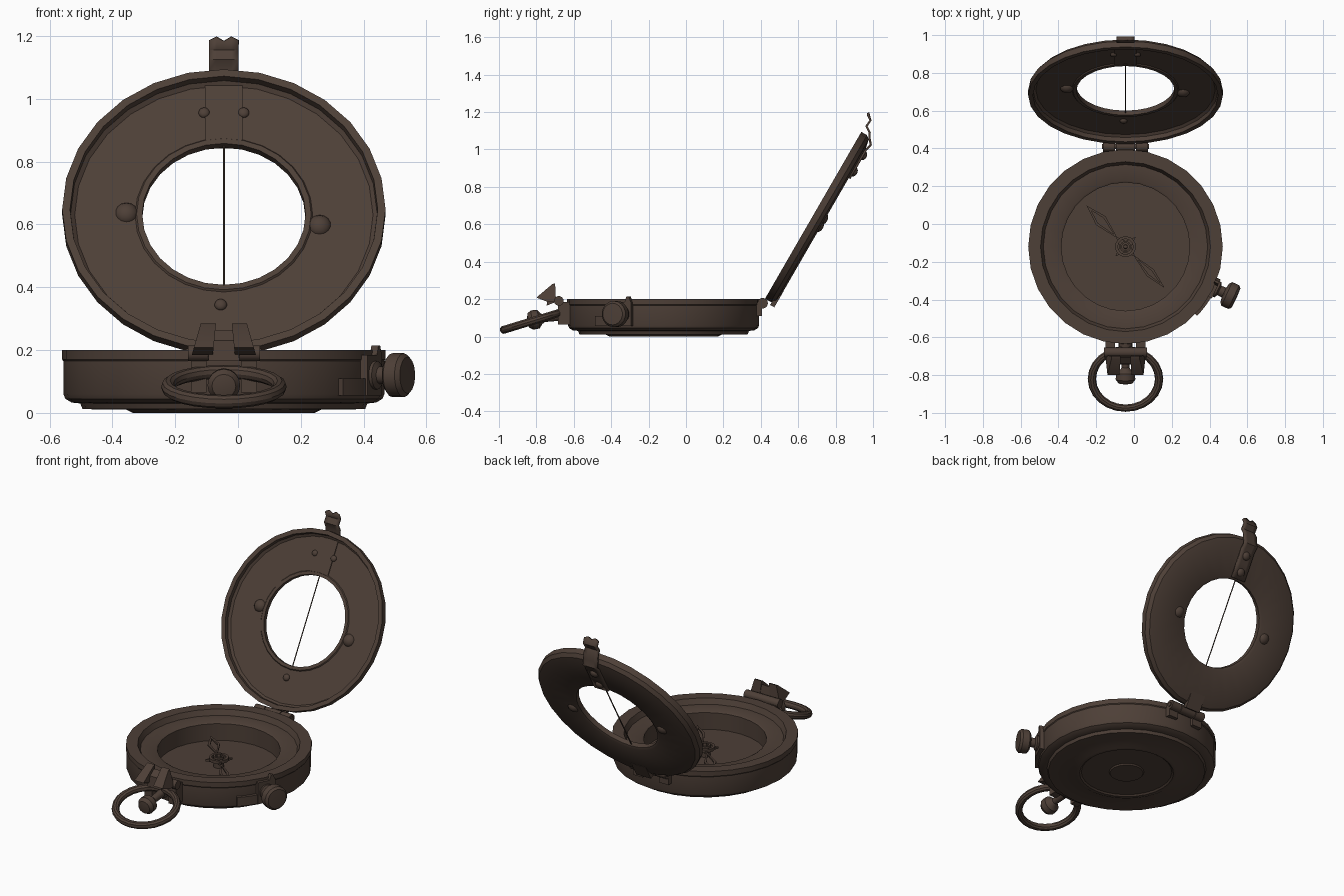
import bpy, bmesh, math
from mathutils import Matrix, Vector

if "Cube" in bpy.data.objects:
    bpy.data.objects.remove(bpy.data.objects["Cube"])

CX, CY = -0.045, -0.12           # centre of the case
SEG = 28
bronze = bpy.data.materials.new("dark_bronze")
bronze.diffuse_color = (0.075, 0.050, 0.038, 1)
bronze.use_nodes = True
bronze.node_tree.nodes["Principled BSDF"].inputs["Base Color"].default_value = bronze.diffuse_color


def finish(name, bm, mat=None):
    bmesh.ops.remove_doubles(bm, verts=bm.verts, dist=1e-5)
    bmesh.ops.recalc_face_normals(bm, faces=bm.faces)
    if mat:
        bm.transform(mat)
    me = bpy.data.meshes.new(name)
    bm.to_mesh(me)
    bm.free()
    me.materials.append(bronze)
    ob = bpy.data.objects.new(name, me)
    bpy.context.collection.objects.link(ob)
    return ob


def lathe(name, prof, mat, segs=SEG, closed=False):
    bm = bmesh.new()
    vs = [bm.verts.new((r, 0, z)) for r, z in prof]
    pairs = list(zip(vs, vs[1:])) + ([(vs[-1], vs[0])] if closed else [])
    es = [bm.edges.new(p) for p in pairs]
    bmesh.ops.spin(bm, geom=vs + es, axis=(0, 0, 1), cent=(0, 0, 0),
                   steps=segs, angle=2 * math.pi)
    return finish(name, bm, mat)


def along(p, d):
    """Matrix at p whose z axis points along d."""
    return Matrix.Translation(p) @ Vector(d).to_track_quat('Z', 'Y').to_matrix().to_4x4()


def rod(name, p, q, r, segs=14):
    d = Vector(q) - Vector(p)
    return lathe(name, [(0, 0), (r, 0), (r, d.length), (0, d.length)], along(p, d), segs)


def box(name, lo, hi, mat=None):
    bm = bmesh.new()
    bmesh.ops.create_cube(bm, size=1)
    for v in bm.verts:
        v.co = [lo[i] + (v.co[i] + 0.5) * (hi[i] - lo[i]) for i in range(3)]
    return finish(name, bm, mat)


def dome(name, p, r, h, mat=None):
    bm = bmesh.new()
    m = (mat or Matrix()) @ Matrix.Translation(p) @ Matrix.Diagonal((r, r, h, 1))
    bmesh.ops.create_uvsphere(bm, u_segments=14, v_segments=8, radius=1)
    return finish(name, bm, m)


def extrude(name, pts, z0, z1, mat=None, hole=None):
    """Prism of a polygon; with hole (same point count) it becomes a frame."""
    bm = bmesh.new()
    n = len(pts)
    if not hole:
        f = bm.faces.new([bm.verts.new((x, y, z0)) for x, y in pts])
        faces = [f]
    else:
        a = [bm.verts.new((x, y, z0)) for x, y in pts]
        b = [bm.verts.new((x, y, z0)) for x, y in hole]
        faces = [bm.faces.new((a[i], a[(i + 1) % n], b[(i + 1) % n], b[i])) for i in range(n)]
    g = bmesh.ops.extrude_face_region(bm, geom=faces, use_keep_orig=True)["geom"]
    for v in g:
        if isinstance(v, bmesh.types.BMVert):
            v.co.z = z1
    return finish(name, bm, mat)


# Case: underside, wall, rim, stepped ledge and dial well
case = Matrix.Translation((CX, CY, 0))
lathe("case", [(0, 0), (.095, 0), (.10, .008), (.26, .008), (.27, 0), (.29, 0), (.31, .01),
               (.45, .012), (.457, .03), (.485, .033), (.505, .045), (.511, .06), (.511, .165),
               (.515, .17), (.515, .2), (.45, .2), (.435, .168), (.35, .168), (.34, .162),
               (.34, .06), (0, .06)], case)

# Needle: two open diamonds, a star, and a ringed hub
needle = Matrix.Translation((CX, CY, 0)) @ Matrix.Rotation(math.radians(133.5), 4, 'Z')
for name, s, w in (("needle_north", 1, .034), ("needle_south", -1, .026)):
    extrude(name, [(.06 * s, 0), (.19 * s, w), (.30 * s, 0), (.19 * s, -w)], .098, .108, needle,
            [(.09 * s, 0), (.19 * s, w - .014), (.265 * s, 0), (.19 * s, -w + .014)])
star = [((.075 if i % 2 == 0 else .03) * math.cos(i * math.pi / 4),
         (.075 if i % 2 == 0 else .03) * math.sin(i * math.pi / 4)) for i in range(8)]
extrude("needle_star", star, .095, .108, needle)
lathe("needle_hub", [(0, .06), (.03, .06), (.03, .125), (.02, .125), (.02, .115), (.012, .115),
                     (.01, .135), (0, .14)], case, 14)
lathe("hub_ring", [(.04, .10), (.055, .10), (.055, .118), (.04, .118)], case, 18, True)

# Lid: tilted 60 degrees; local z points to the inside
lid = Matrix(((1, 0, 0, CX), (0, .5, -.866, .68), (0, .866, .5, .648), (0, 0, 0, 1)))
lathe("lid", [(.515, 0), (.515, -.035), (.498, -.055), (.45, -.065), (.275, -.065),
              (.26, -.058), (.26, -.03), (.278, -.03), (.283, -.036), (.475, -.036),
              (.488, -.025), (.49, 0)], lid, SEG, True)
rod("sight_wire", lid @ Vector((0, -.27, -.047)), lid @ Vector((0, .27, -.047)), .0035, 6)
box("lid_inner_plate", (-.06, .262, -.037), (.06, .473, -.031), lid)
for i, x in enumerate((-.063, .063)):
    dome(f"plate_screw_{i}", (x, .375, -.034), .018, .012, lid)
dome("lid_stud", (-.01, -.33, -.036), .02, .014, lid)
for i, (x, y) in enumerate(((-.31, .01), (.305, -.035))):
    dome(f"lid_bolt_{i}", (x, y, -.048), .038, .032, lid)

# Lid clip: wavy strap over the outer face, ending in a notched tip
path = [(.874, .845), (.92, .925), (.964, 1.001), (.988, 1.025), (.981, 1.06), (.982, 1.09),
        (.965, 1.125), (.986, 1.155), (.974, 1.185)]
tip = [0, .012, -.002, .012, 0]
bm = bmesh.new()
rows = [[bm.verts.new((CX - .047 + .0235 * j, y, z + (tip[j] if k == len(path) - 1 else 0)))
         for j in range(5)] for k, (y, z) in enumerate(path)]
for a, b in zip(rows, rows[1:]):
    for j in range(4):
        bm.faces.new((a[j], a[j + 1], b[j + 1], b[j]))
clip = finish("lid_clip", bm)
sol = clip.modifiers.new("thickness", 'SOLIDIFY')
sol.thickness, sol.offset = .012, 0
for i, v in enumerate((.31, .41)):
    dome(f"clip_rivet_{i}", (0, v, -.076), .025, .015, lid)

# Lid hinge: three knuckles with leaves on case and lid
for i, (x0, x1) in enumerate(((-.12, -.055), (-.05, .05), (.055, .12))):
    rod(f"hinge_knuckle_{i}", (CX + x0, .41, .178), (CX + x1, .41, .178), .028)
    if i == 1:
        box("hinge_lid_leaf", (x0, -.53, -.066), (x1, -.43, -.04), lid)
    else:
        box(f"hinge_case_leaf_{i}", (CX + x0, .365, .11), (CX + x1, .405, .18))
rod("hinge_pin", (CX - .125, .41, .178), (CX + .125, .41, .178), .014)

# Thumb loop
bpy.ops.mesh.primitive_torus_add(major_segments=24, minor_segments=10, major_radius=.178,
                                 minor_radius=.022, location=(CX, -.82, .083),
                                 rotation=(math.radians(17), 0, 0))
loop = bpy.context.object
loop.name, loop.scale = "thumb_loop", (1, .91, 1)
loop.data.materials.append(bronze)

# Loop stud: stem and rounded knob
lathe("loop_stud", [(0, 0), (.036, 0), (.036, .035), (.024, .05), (.02, .13), (.03, .145),
                    (.05, .16), (.052, .195), (.038, .215), (0, .222)],
      along((CX, -.63, .115), (0, -1, -.14)), 16)

# Rear sight: hinge barrel, brackets, two wings and a centre prism
rod("sight_barrel", (CX - .115, -.68, .19), (CX + .115, -.68, .19), .026)
for i, s in enumerate((-1, 1)):
    xs = sorted((CX + s * .055, CX + s * .105))
    box(f"sight_bracket_{i}", (xs[0], -.685, .065), (xs[1], -.61, .185))
yz = Matrix(((0, 0, 1, 0), (1, 0, 0, 0), (0, 1, 0, 0), (0, 0, 0, 1)))
wing = [(-.80, .208), (-.715, .28), (-.70, .285), (-.695, .185), (-.74, .185)]
core = [(-.745, .165), (-.74, .23), (-.705, .262), (-.695, .185)]
for name, prof, x0, x1 in (("sight_wing_left", wing, -.102, -.035),
                           ("sight_wing_right", wing, .035, .102),
                           ("sight_core", core, -.05, .05)):
    ob = extrude(name, prof, x0, x1, yz)
    for v in ob.data.vertices:      # taper towards the top
        v.co.x = CX + v.co.x * (1 - 2.8 * max(0, v.co.z - .185))

# Side lock: curved plate, tab, spike and knob
bm = bmesh.new()
prev = None
for k in range(7):
    a = math.radians(-44 + 4 * k)
    ring = [bm.verts.new((r * math.cos(a), r * math.sin(a), z))
            for r, z in ((.50, .055), (.527, .055), (.527, .11), (.50, .11))]
    if prev:
        for j in range(4):
            bm.faces.new((prev[j], prev[(j + 1) % 4], ring[(j + 1) % 4], ring[j]))
    if k in (0, 6):
        bm.faces.new(ring)
    prev = ring
finish("lock_plate", bm, case)
lock = case @ Matrix.Rotation(math.radians(-25), 4, 'Z')
box("lock_tab", (.49, -.055, .055), (.53, .055, .185), lock)
extrude("lock_spike", [(-.02, .18), (.02, .18), (.006, .215), (-.006, .215)], .505, .53,
        lock @ Matrix.Translation((0, .035, 0)) @ yz)
lathe("lock_knob", [(0, .5), (.045, .5), (.045, .54), (.028, .548), (.028, .575), (.055, .58),
                    (.07, .592), (.07, .632), (.058, .645), (0, .648)],
      lock @ Matrix.Translation((0, 0, .12)) @ Matrix.Rotation(math.pi / 2, 4, 'Y'), 18)

# Smooth shading with sharp edges kept
bpy.ops.object.select_all(action='DESELECT')
for ob in bpy.context.scene.objects:
    ob.select_set(True)
    bpy.context.view_layer.objects.active = ob
bpy.ops.object.shade_smooth_by_angle(angle=math.radians(32))
